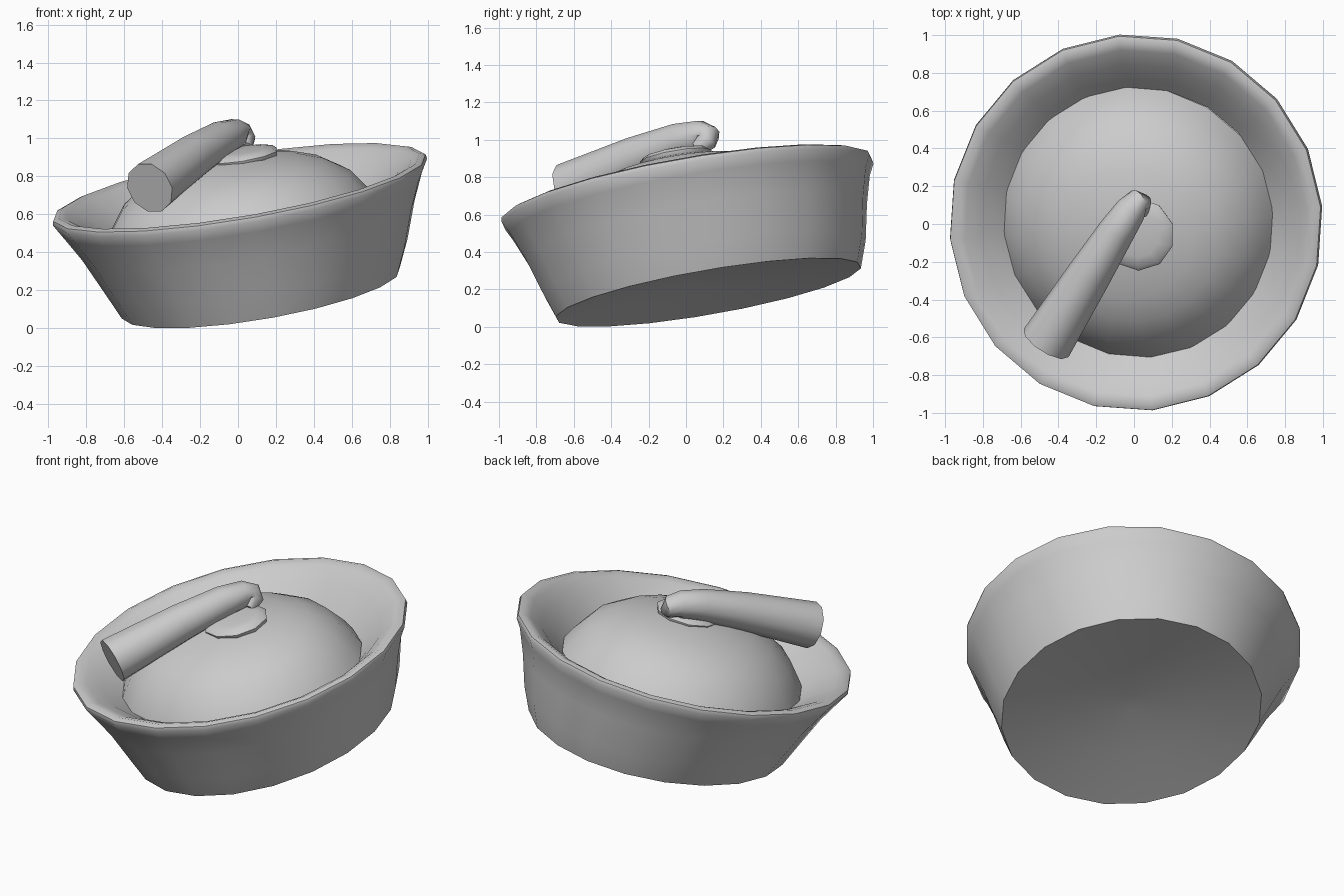
import bpy, bmesh, math
from mathutils import Vector, Matrix

if "Cube" in bpy.data.objects:
    bpy.data.objects.remove(bpy.data.objects["Cube"])

# Everything but the handle shares one tilted axis
AXIS = Vector((-0.165, -0.17, 1)).normalized()
TILT = Matrix.Translation((0, 0, 0.735)) @ Vector((0, 0, 1)).rotation_difference(AXIS).to_matrix().to_4x4()


def smooth(ob, angle):
    bpy.ops.object.select_all(action='DESELECT')
    ob.select_set(True)
    bpy.context.view_layer.objects.active = ob
    bpy.ops.object.shade_smooth_by_angle(angle=math.radians(angle))


def lathe(name, profile, sides, cx=0, cy=0, cap_start=False, cap_end=False, phase=5, angle=55, stretch=0):
    """Loft elliptical rings (rx, ry, height, optional diagonal shift) around the tilted axis."""
    bm = bmesh.new()
    rings = []
    for rx, ry, v, *shift in profile:
        s = shift[0] if shift else 0
        ring = []
        for i in range(sides):
            a = math.radians(phase) + 2 * math.pi * i / sides
            x, y = rx * math.cos(a), ry * math.sin(a)
            d = stretch * (x + y) / 2 + s
            ring.append(bm.verts.new(TILT @ Vector((cx + x + d, cy + y + d, v))))
        rings.append(ring)
    for a, b in zip(rings, rings[1:]):
        for i in range(sides):
            j = (i + 1) % sides
            bm.faces.new((a[i], a[j], b[j], b[i]))
    if cap_start:
        bm.faces.new(rings[0][::-1])
    if cap_end:
        bm.faces.new(rings[-1])
    me = bpy.data.meshes.new(name)
    bm.to_mesh(me)
    bm.free()
    ob = bpy.data.objects.new(name, me)
    bpy.context.collection.objects.link(ob)
    smooth(ob, angle)
    return ob


# Flared bowl: slightly hollow base, rounded rim, sloping inner wall
lathe("bowl", [(0.06, 0.06, -0.505, 0.02), (0.4, 0.44, -0.53, 0.02), (0.735, 0.82, -0.575, 0.02),
               (0.80, 0.87, -0.43, 0.02), (0.88, 0.92, -0.23, 0.01),
               (0.955, 0.97, -0.08), (0.99, 1.0, -0.02), (0.985, 0.995, 0.003),
               (0.955, 0.965, 0.013), (0.91, 0.92, -0.005), (0.83, 0.835, -0.06),
               (0.735, 0.74, -0.145), (0.68, 0.68, -0.2)], 20,
      cx=0.008, cy=0.005, cap_start=True, stretch=0.025, angle=50)

# Domed lid
lathe("lid", [(0.735, 0.735, -0.19), (0.70, 0.70, -0.125), (0.61, 0.61, 0.0),
              (0.48, 0.48, 0.087), (0.35, 0.35, 0.135), (0.2, 0.2, 0.165),
              (0.05, 0.05, 0.18)], 20, cx=-0.01, cy=-0.03, cap_end=True)

# Flat button on the lid
lathe("lid_button", [(0.16, 0.16, 0.13), (0.19, 0.19, 0.155), (0.195, 0.195, 0.178),
                     (0.175, 0.175, 0.196), (0.12, 0.12, 0.206), (0.04, 0.04, 0.21)], 10,
      cx=0.05, cy=-0.025, cap_end=True, phase=18)

# Tapered handle curling down onto the button
path = [(-0.465, -0.63, 0.74, 0.14), (-0.235, -0.265, 0.905, 0.116),
        (-0.09, -0.035, 0.995, 0.097), (-0.015, 0.075, 1.022, 0.083),
        (0.02, 0.115, 1.015, 0.07), (0.04, 0.11, 0.99, 0.055), (0.035, 0.06, 0.95, 0.04)]
cu = bpy.data.curves.new("handle", 'CURVE')
cu.dimensions = '3D'
cu.bevel_depth = 1.0
cu.bevel_resolution = 3
cu.use_fill_caps = True
sp = cu.splines.new('POLY')
sp.points.add(len(path) - 1)
for p, (x, y, z, r) in zip(sp.points, path):
    p.co = (x, y, z, 1)
    p.radius = r
handle = bpy.data.objects.new("handle", cu)
bpy.context.collection.objects.link(handle)
bpy.ops.object.select_all(action='DESELECT')
handle.select_set(True)
bpy.context.view_layer.objects.active = handle
bpy.ops.object.convert(target='MESH')
smooth(bpy.context.object, 50)
